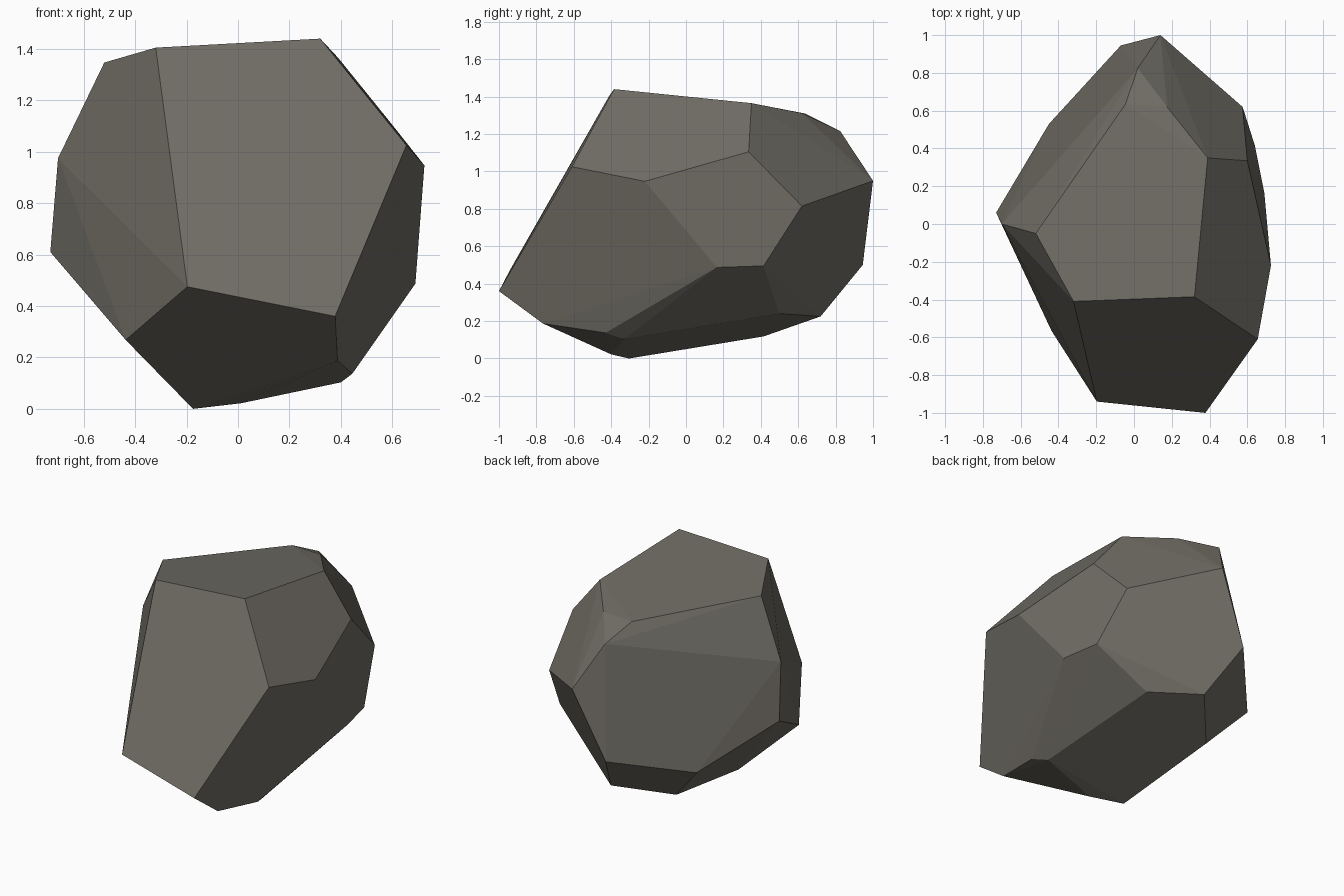
import bpy, bmesh, math

if "Cube" in bpy.data.objects:
    bpy.data.objects.remove(bpy.data.objects["Cube"])

# Corner points of the chipped boulder, grouped from top to bottom
crown = [(-.32, -.41, 1.405), (.32, -.385, 1.44), (.39, .35, 1.365), (.175, .62, 1.312),
         (-.045, .635, 1.31), (-.52, -.05, 1.347), (.02, .825, 1.215)]
shoulder = [(.655, -.61, 1.025), (.60, .335, 1.105), (.725, -.22, .947), (.575, .62, .815),
            (.14, 1.0, .95), (-.70, .0, .975)]
waist = [(.69, .165, .487), (.64, .415, .495), (-.07, .945, .50), (-.73, .06, .61),
         (-.45, .53, .37), (-.197, -.94, .475), (.378, -1.0, .36), (-.437, -.565, .268)]
foot = [(.387, -.765, .187), (.445, -.43, .137), (.40, -.33, .103), (.013, -.40, .022),
        (-.175, -.305, 0), (.32, .50, .24), (.05, .72, .225), (-.22, .415, .118)]

# Wrap a convex hull around the corners and merge near-flat triangles into facets
bm = bmesh.new()
for p in crown + shoulder + waist + foot:
    bm.verts.new(p)
res = bmesh.ops.convex_hull(bm, input=bm.verts[:])
bmesh.ops.delete(bm, geom=[v for v in bm.verts if not v.link_faces], context='VERTS')
bmesh.ops.dissolve_limit(bm, angle_limit=math.radians(2), verts=bm.verts[:], edges=bm.edges[:])
bmesh.ops.recalc_face_normals(bm, faces=bm.faces[:])
mesh = bpy.data.meshes.new("boulder")
bm.to_mesh(mesh)
bm.free()

# Single stone colour, flat shaded
stone = bpy.data.materials.new("warm_grey_stone")
stone.diffuse_color = (.16, .15, .127, 1)
stone.use_nodes = True
stone.node_tree.nodes["Principled BSDF"].inputs["Base Color"].default_value = stone.diffuse_color
mesh.materials.append(stone)
bpy.context.collection.objects.link(bpy.data.objects.new("boulder", mesh))
